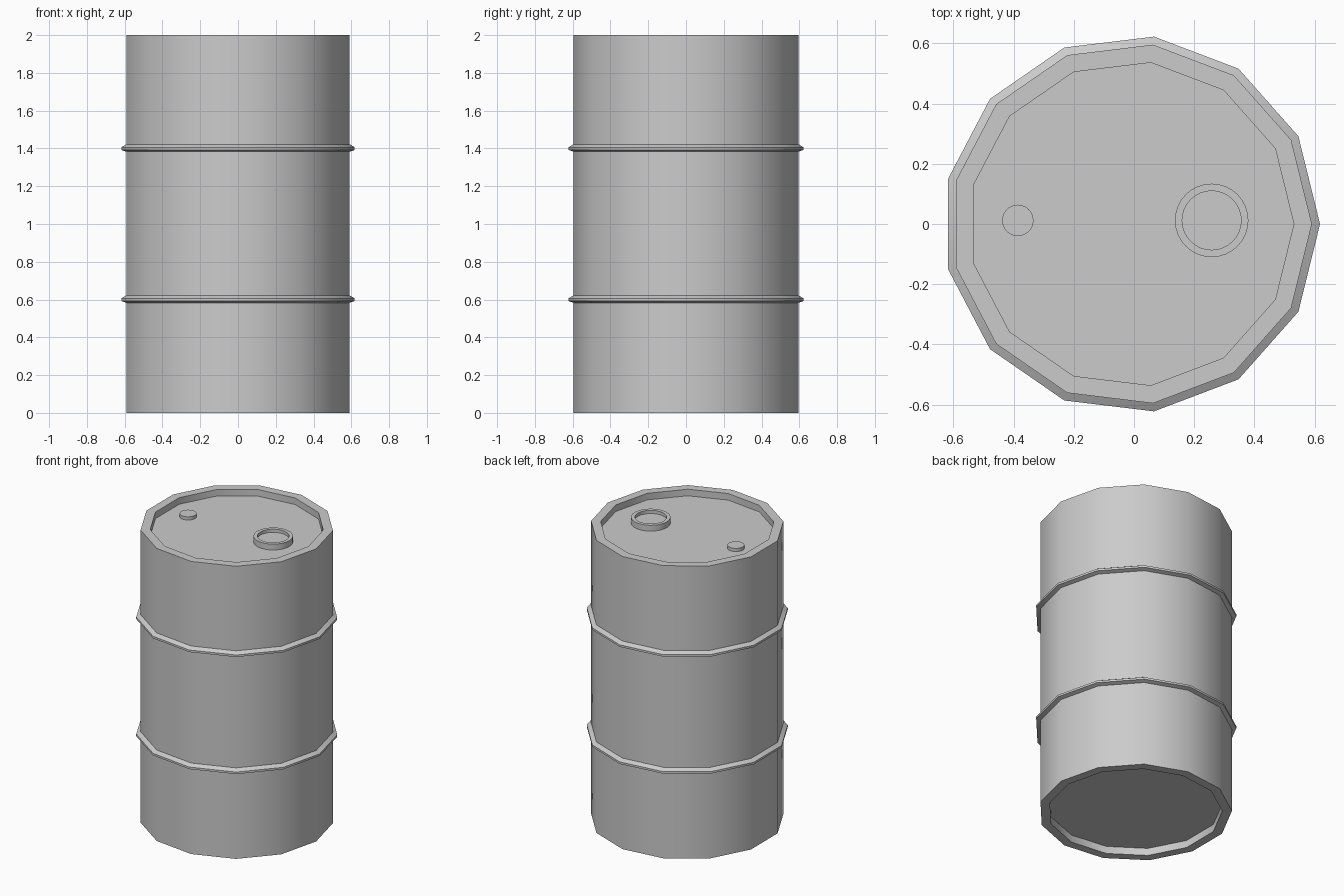
import bpy, bmesh, math

if "Cube" in bpy.data.objects:
    bpy.data.objects.remove(bpy.data.objects["Cube"])

CX = -0.009      # axis offset that centres the 13-sided outline
LID, BASE = 1.955, 0.05


def lathe(name, profile, sides, x=0.0, y=0.0):
    """Spin an (r, z) profile, starting and ending on the axis, into a solid."""
    bm = bmesh.new()
    rings = []
    for r, z in profile:
        if r == 0:
            rings.append(None)
            continue
        rings.append([bm.verts.new((x + r * math.cos(2 * math.pi * i / sides),
                                    y + r * math.sin(2 * math.pi * i / sides), z))
                      for i in range(sides)])
    rings = [r for r in rings if r]
    for a, b in zip(rings, rings[1:]):
        for i in range(sides):
            j = (i + 1) % sides
            bm.faces.new((a[i], a[j], b[j], b[i]))
    bm.faces.new(rings[0][::-1])
    bm.faces.new(rings[-1])
    bmesh.ops.recalc_face_normals(bm, faces=bm.faces[:])
    mesh = bpy.data.meshes.new(name)
    bm.to_mesh(mesh)
    bm.free()
    ob = bpy.data.objects.new(name, mesh)
    bpy.context.collection.objects.link(ob)
    bpy.ops.object.select_all(action='DESELECT')
    ob.select_set(True)
    bpy.context.view_layer.objects.active = ob
    bpy.ops.object.shade_smooth_by_angle(angle=math.radians(30))
    return ob


# Barrel shell: recessed base, two raised ribs, recessed lid
profile = [(0, BASE), (0.54, BASE), (0.54, 0), (0.60, 0)]
for z in (0.6, 1.4):
    profile += [(0.60, z - 0.017), (0.627, z - 0.008),
                (0.627, z + 0.006), (0.60, z + 0.022)]
profile += [(0.60, 2), (0.54, 2), (0.54, LID), (0, LID)]
lathe("barrel_body", profile, 13, CX)

# Large filler cap with a raised rim
lathe("filler_cap", [(0, LID - 0.01), (0.122, LID - 0.01), (0.122, LID + 0.04),
                     (0.098, LID + 0.04), (0.098, LID + 0.018), (0, LID + 0.018)],
      32, 0.258, 0.012)

# Small vent plug
lathe("vent_plug", [(0, LID - 0.01), (0.052, LID - 0.01), (0.052, LID + 0.022),
                    (0, LID + 0.022)], 32, -0.386, 0.012)
